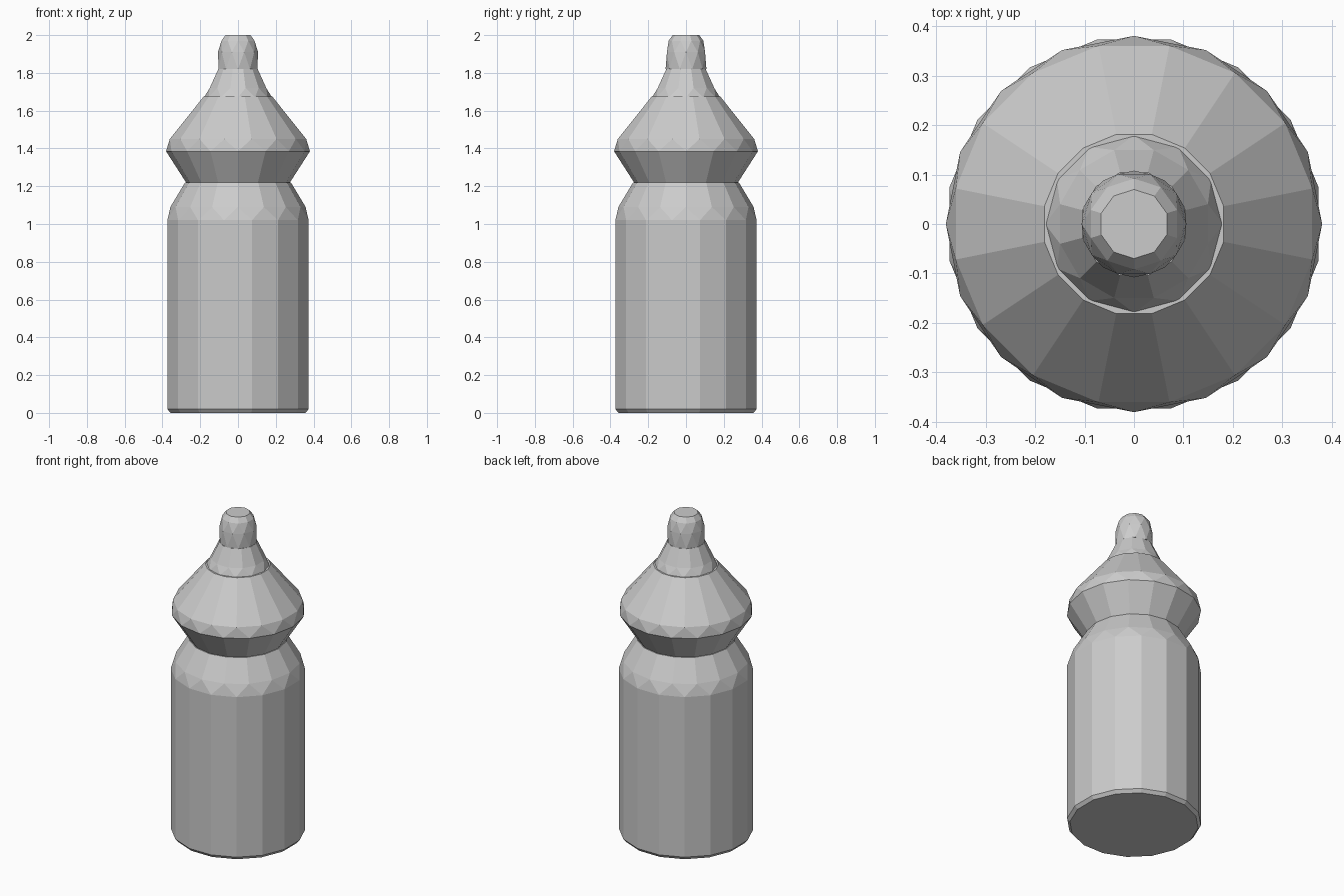
import bpy, bmesh, math

cube = bpy.data.objects.get("Cube")
if cube:
    bpy.data.objects.remove(cube, do_unlink=True)

grey = bpy.data.materials.new("plain grey")
grey.use_nodes = True
colour = (0.6, 0.6, 0.6, 1)
grey.diffuse_color = colour
grey.node_tree.nodes["Principled BSDF"].inputs["Base Color"].default_value = colour


def faceted_lathe(name, profile, sides):
    """Closed faceted solid; profile rows are radius, height, twist in steps."""
    bm = bmesh.new()
    rings = []
    for radius, z, twist in profile:
        step = 2 * math.pi / sides
        rings.append([bm.verts.new((radius * math.cos((i + twist) * step),
                                    radius * math.sin((i + twist) * step), z))
                      for i in range(sides)])
    for k in range(len(rings) - 1):
        a, b = rings[k], rings[k + 1]
        turn = profile[k + 1][2] - profile[k][2]
        for i in range(sides):
            j = (i + 1) % sides
            if turn == 0:
                bm.faces.new((a[i], a[j], b[j], b[i]))
            elif turn > 0:
                bm.faces.new((a[i], a[j], b[i]))
                bm.faces.new((a[j], b[j], b[i]))
            else:
                bm.faces.new((a[i], b[j], b[i]))
                bm.faces.new((a[i], a[j], b[j]))
    bm.faces.new(rings[0][::-1])
    bm.faces.new(rings[-1])
    bmesh.ops.recalc_face_normals(bm, faces=bm.faces)
    mesh = bpy.data.meshes.new(name)
    bm.to_mesh(mesh)
    bm.free()
    mesh.materials.append(grey)
    obj = bpy.data.objects.new(name, mesh)
    bpy.context.collection.objects.link(obj)
    return obj


# Tall bottle with a bevelled foot and a faceted shoulder
faceted_lathe("bottle_body", [(0.365, 0, 0.5), (0.381, 0.02, 0.5), (0.381, 1.02, 0.5),
                              (0.358, 1.09, 0), (0.28, 1.22, 0)], 16)
# Flared collar
faceted_lathe("collar", [(0.275, 1.22, 0), (0.381, 1.385, 0),
                         (0.368, 1.45, 0.5), (0.185, 1.675, 0.5)], 16)
# Nipple base and rounded tip
faceted_lathe("teat_base", [(0.18, 1.67, 0), (0.155, 1.72, 0.5), (0.108, 1.82, 0.5)], 12)
faceted_lathe("teat_tip", [(0.108, 1.82, 0.5), (0.106, 1.91, 0), (0.092, 1.97, 0.5),
                           (0.07, 2.0, 0.5)], 10)
